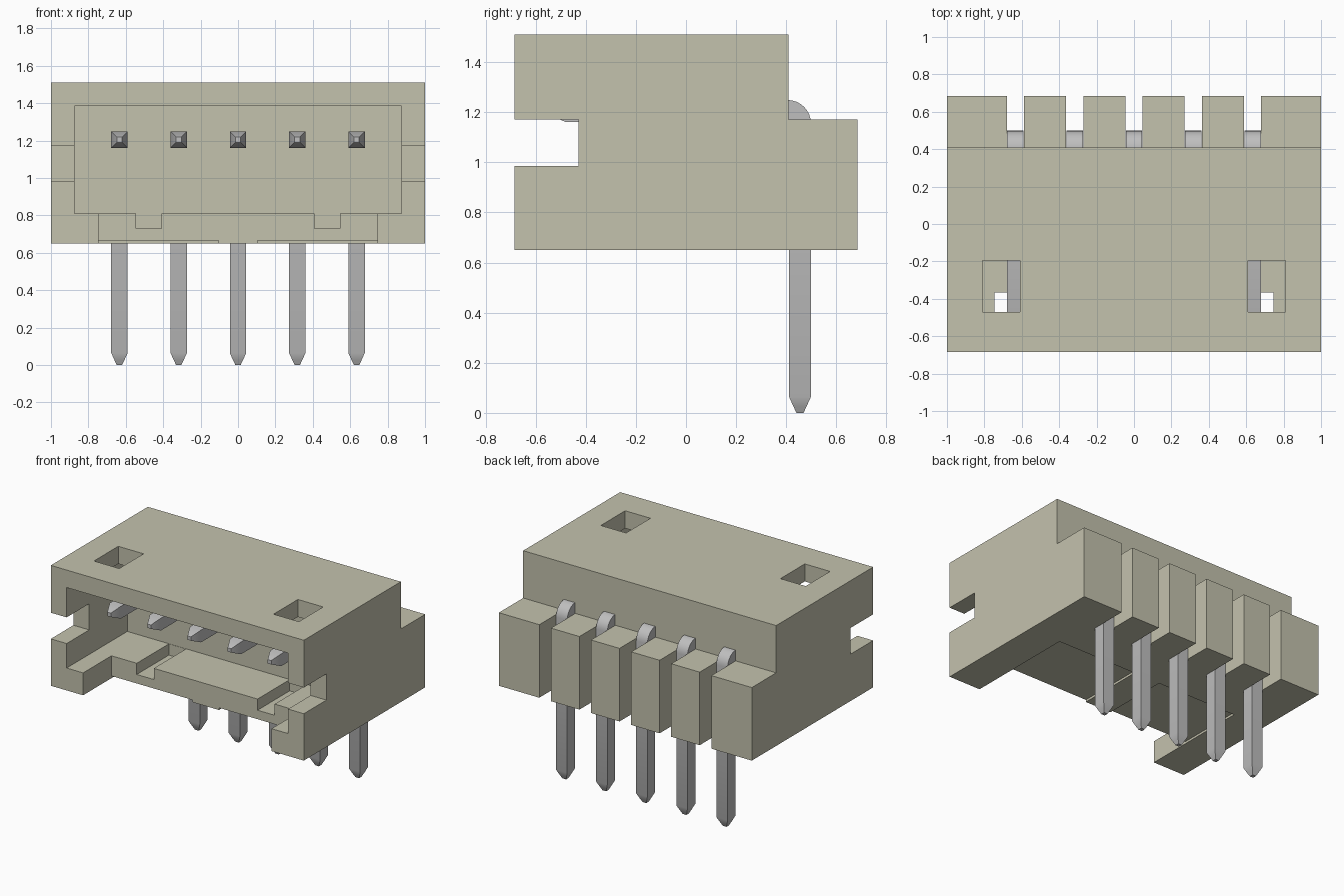
import bpy, bmesh, math
from mathutils import Vector

cube = bpy.data.objects.get("Cube")
if cube:
    bpy.data.objects.remove(cube, do_unlink=True)


def material(name, rgb, rough):
    m = bpy.data.materials.new(name)
    m.use_nodes = True
    m.diffuse_color = (*rgb, 1)
    bsdf = next(n for n in m.node_tree.nodes if n.type == 'BSDF_PRINCIPLED')
    bsdf.inputs["Base Color"].default_value = (*rgb, 1)
    bsdf.inputs["Roughness"].default_value = rough
    return m


ivory = material("ivory plastic", (0.55, 0.54, 0.42), 0.6)
metal = material("grey metal", (0.52, 0.52, 0.52), 0.5)


def make_object(name, bm, mat):
    bmesh.ops.recalc_face_normals(bm, faces=bm.faces)
    mesh = bpy.data.meshes.new(name)
    bm.to_mesh(mesh)
    bm.free()
    mesh.materials.append(mat)
    ob = bpy.data.objects.new(name, mesh)
    bpy.context.collection.objects.link(ob)
    return ob


def box(name, x0, x1, y0, y1, z0, z1):
    bm = bmesh.new()
    bmesh.ops.create_cube(bm, size=1)
    for v in bm.verts:
        v.co = ((x0 + x1) / 2 + v.co.x * (x1 - x0),
                (y0 + y1) / 2 + v.co.y * (y1 - y0),
                (z0 + z1) / 2 + v.co.z * (z1 - z0))
    return make_object(name, bm, ivory)


def cut(target, *bounds):
    """Subtract a box from the target."""
    cutter = box("cutter", *bounds)
    cutter.hide_render = True
    mod = target.modifiers.new("cut", 'BOOLEAN')
    mod.operation = 'DIFFERENCE'
    mod.solver = 'EXACT'
    mod.object = cutter
    bpy.context.view_layer.objects.active = target
    bpy.ops.object.modifier_apply(modifier=mod.name)
    bpy.data.objects.remove(cutter, do_unlink=True)


PIN_X = [i * 0.317 for i in range(-2, 3)]
FRONT, BACK, STEP = -0.685, 0.685, 0.41
FLOOR_EDGE, CAVITY_BACK = -0.365, 0.0

# Housing: stepped side profile extruded across the width
profile = [(FRONT, 0.65), (BACK, 0.65), (BACK, 1.172),
           (STEP, 1.172), (STEP, 1.51), (FRONT, 1.51)]
bm = bmesh.new()
face = bm.faces.new([bm.verts.new((-1, y, z)) for y, z in profile])
extruded = bmesh.ops.extrude_face_region(bm, geom=[face])["geom"]
bmesh.ops.translate(bm, vec=(2, 0, 0),
                    verts=[g for g in extruded if isinstance(g, bmesh.types.BMVert)])
housing = make_object("housing", bm, ivory)

# Plug cavity and the open front of its floor
cut(housing, -0.875, 0.875, FRONT - 0.1, CAVITY_BACK, 0.81, 1.385)
cut(housing, -0.745, 0.745, FRONT - 0.1, FLOOR_EDGE, 0.6, 0.9)

# Shallow recess under the floor, leaving a central rib
for s in (-1, 1):
    a, b = sorted((s * 0.105, s * 0.745))
    cut(housing, a, b, FLOOR_EDGE - 0.05, 0.13, 0.6, 0.666)

for s in (-1, 1):
    # Keying groove in the floor
    a, b = sorted((s * 0.41, s * 0.545))
    cut(housing, a, b, FLOOR_EDGE - 0.1, CAVITY_BACK - 0.002, 0.73, 0.9)
    # Latch window in the roof
    a, b = sorted((s * 0.61, s * 0.81))
    cut(housing, a, b, -0.47, -0.195, 1.3, 1.6)
    # Notch in the side wall
    a, b = sorted((s * 0.80, s * 1.1))
    cut(housing, a, b, FRONT - 0.1, -0.43, 0.985, 1.172)

# Slots for the pins at the back
for x in PIN_X:
    cut(housing, x - 0.046, x + 0.046, STEP, BACK + 0.1, 0.6, 1.3)


def pin(name, x):
    """Square bent pin: rings of four points along an L-shaped path."""
    h = 0.044
    rings = [(-0.55, 1.205, 90, 0.014), (-0.48, 1.205, 90, h)]
    for i in range(9):
        a = 90 - i * 90 / 8
        t = math.radians(a)
        rings.append((0.405 + 0.05 * math.cos(t), 1.155 + 0.05 * math.sin(t), a, h))
    rings += [(0.455, 0.065, 0, h), (0.455, 0.025, 0, 0.026), (0.455, 0.0, 0, 0.014)]
    bm = bmesh.new()
    loops = []
    for y, z, a, r in rings:
        t = math.radians(a)
        out = Vector((0, math.cos(t), math.sin(t))) * r
        side = Vector((r, 0, 0))
        c = Vector((x, y, z))
        loops.append([bm.verts.new(c + side * i + out * j)
                      for i, j in ((-1, -1), (1, -1), (1, 1), (-1, 1))])
    for p, q in zip(loops, loops[1:]):
        for i in range(4):
            k = (i + 1) % 4
            bm.faces.new((p[i], p[k], q[k], q[i]))
    bm.faces.new(loops[0])
    bm.faces.new(loops[-1])
    ob = make_object(name, bm, metal)
    bpy.ops.object.select_all(action='DESELECT')
    ob.select_set(True)
    bpy.context.view_layer.objects.active = ob
    bpy.ops.object.shade_smooth_by_angle(angle=math.radians(25))


for n, x in enumerate(PIN_X, 1):
    pin(f"pin_{n}", x)
